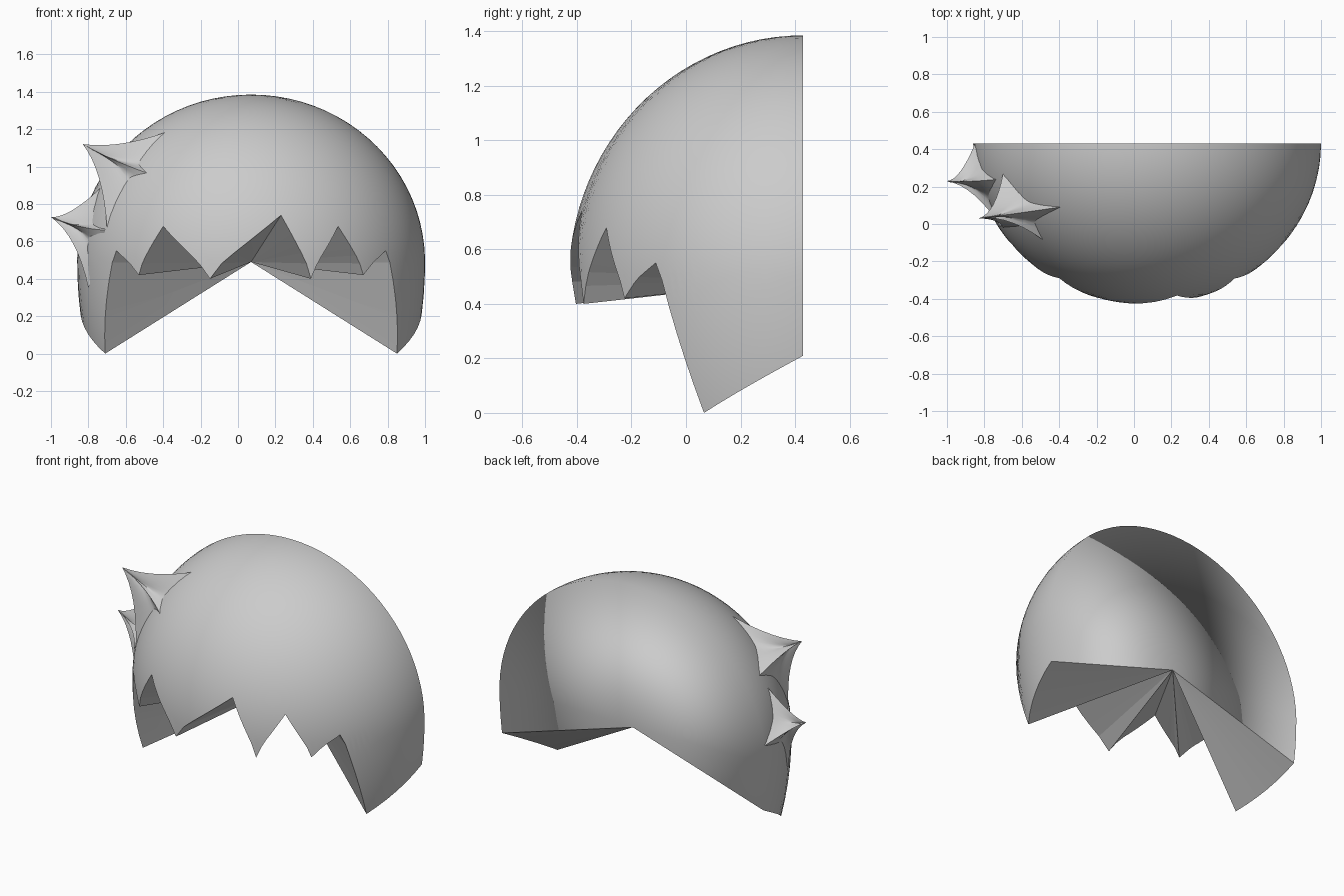
import bpy, bmesh, math
from mathutils import Vector

if "Cube" in bpy.data.objects:
    bpy.data.objects.remove(bpy.data.objects["Cube"])

C = Vector((0.07, 0.43, 0.49))          # hub where all underside faces meet
RX, RY, UP, DOWN = 0.93, 0.86, 0.895, 1.43

grey = bpy.data.materials.new("light grey")
grey.diffuse_color = (0.6, 0.6, 0.6, 1)
grey.use_nodes = True
grey.node_tree.nodes["Principled BSDF"].inputs["Base Color"].default_value = grey.diffuse_color


def point(phi, e):
    """Point on the dome at longitude phi and elevation e."""
    rz = UP if e > 0 else DOWN
    return C + Vector((RX * math.cos(e) * math.cos(phi),
                       -RY * math.cos(e) * math.sin(phi), rz * math.sin(e)))


def outward(p):
    """Smooth dome normal at p."""
    d = p - C
    rz = UP if d.z > 0 else DOWN
    return Vector((d.x / RX**2, d.y / RY**2, d.z / rz**2)).normalized()


def make(name, bm):
    bmesh.ops.recalc_face_normals(bm, faces=bm.faces[:])
    me = bpy.data.meshes.new(name)
    bm.to_mesh(me)
    bm.free()
    me.materials.append(grey)
    ob = bpy.data.objects.new(name, me)
    bpy.context.collection.objects.link(ob)
    return ob


# Jagged lower edge, as (x, z) from the right foot round the front to the left
rim = [(0.85, 0.0), (0.79, 0.55), (0.67, 0.42), (0.535, 0.68), (0.39, 0.40),
       (0.23, 0.74), (-0.15, 0.40), (-0.40, 0.68), (-0.53, 0.42),
       (-0.65, 0.55), (-0.71, 0.0)]
keys = [(0.0, math.asin((0.21 - C.z) / DOWN))]
for x, z in rim:
    e = math.asin((z - C.z) / (UP if z > C.z else DOWN))
    keys.append((math.acos((x - C.x) / (RX * math.cos(e))), e))
keys.append((math.pi, keys[0][1]))

# Columns of the dome between the jagged edge and the crown
STEP, ROWS = 6, 24
cols = []
for (p0, e0), (p1, e1) in zip(keys, keys[1:]):
    for i in range(STEP):
        t = i / STEP
        cols.append((p0 + (p1 - p0) * t, e0 + (e1 - e0) * t))
cols.append(keys[-1])

bm = bmesh.new()
hub = bm.verts.new(C)
crown = bm.verts.new(C + Vector((0, 0, UP)))
grid = [[bm.verts.new(point(p, e + (math.pi / 2 - e) * j / ROWS))
         for j in range(ROWS)] + [crown] for p, e in cols]
for a, b in zip(grid, grid[1:]):
    for j in range(ROWS - 1):
        bm.faces.new((a[j], b[j], b[j + 1], a[j + 1]))
    bm.faces.new((a[-2], b[-2], crown))
    bm.faces.new((a[0], b[0], hub)).material_index = 1       # underside marker
# Flat back
for col in (grid[0], grid[-1]):
    for j in range(ROWS):
        bm.faces.new((col[j], col[j + 1], hub))
dome = make("dome", bm)

# Rounded shading on dome and back, flat shading below
me = dome.data
normals = []
for f in me.polygons:
    under = f.material_index == 1
    f.material_index = 0
    f.use_smooth = True
    for v in f.vertices:
        co = me.vertices[v].co
        if under:
            normals.append(f.normal.copy())
        elif (co - C).length < 0.001:
            normals.append(Vector((0, 1, 0)))
        else:
            normals.append(outward(co))
me.normals_split_custom_set(normals)


def spike(name, tip, corners, n=8, sag=0.05):
    """Four-sided horn with hollow sides; its base lies on the dome."""
    tip = Vector(tip)
    base = [Vector(c) for c in corners]
    mid = sum(base, Vector()) / 4
    axis = (tip - mid).normalized()
    bm = bmesh.new()
    top = bm.verts.new(tip)
    for k in range(4):
        a, b = base[k], base[(k + 1) % 4]
        rows = []
        for j in range(n):
            t = j / n
            row = []
            for i in range(n + 1):
                u = i / n
                foot = a.lerp(b, u)
                p = foot.lerp(tip, t)
                inward = mid - foot
                inward = (inward - axis * inward.dot(axis)).normalized()
                hollow = sag * (4 * t * (1 - t)) + 0.16 * u * (1 - u) * (1 - t)
                row.append(bm.verts.new(p + inward * hollow))
            rows.append(row)
        for r, s in zip(rows, rows[1:]):
            for i in range(n):
                bm.faces.new((r[i], r[i + 1], s[i + 1], s[i]))
        for i in range(n):
            bm.faces.new((rows[-1][i], rows[-1][i + 1], top))
    bmesh.ops.remove_doubles(bm, verts=bm.verts[:], dist=0.0005)
    ob = make(name, bm)
    bpy.ops.object.select_all(action='DESELECT')
    ob.select_set(True)
    bpy.context.view_layer.objects.active = ob
    bpy.ops.object.shade_smooth_by_angle(angle=math.radians(35))


# Two horns on the left side
spike("upper_spike", (-0.83, 0.03, 1.12),
      [(-0.44, -0.12, 0.95), (-0.27, 0.11, 1.23),
       (-0.70, 0.27, 0.96), (-0.70, -0.02, 0.66)])
spike("lower_spike", (-1.0, 0.23, 0.73),
      [(-0.71, -0.02, 0.66), (-0.72, 0.24, 0.90),
       (-0.85, 0.43, 0.62), (-0.80, 0.12, 0.35)])
